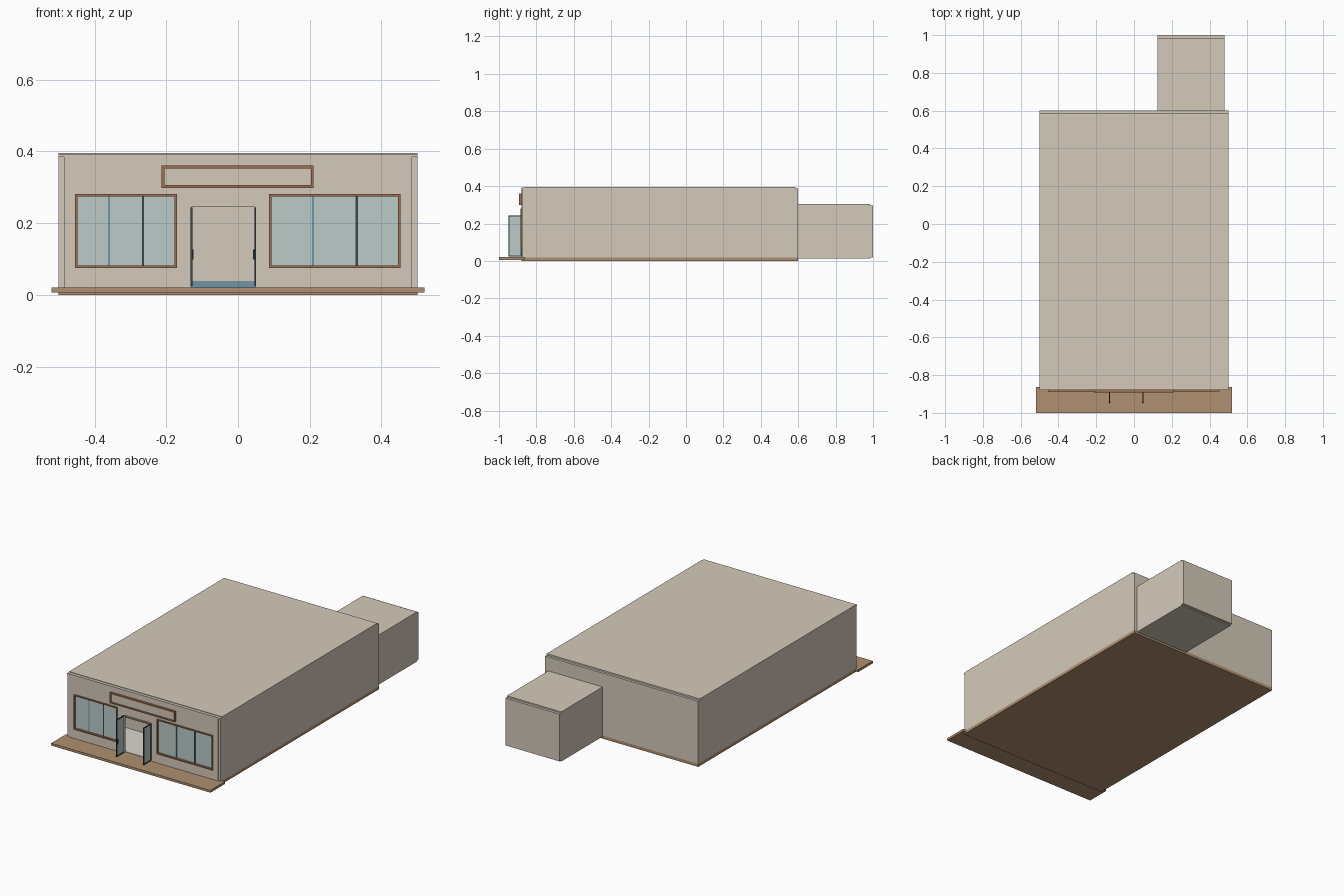
import bpy

if "Cube" in bpy.data.objects:
    bpy.data.objects.remove(bpy.data.objects["Cube"])

def mat(name, r, g, b):
    m = bpy.data.materials.new(name)
    m.diffuse_color = (r, g, b, 1)
    m.use_nodes = True
    m.node_tree.nodes["Principled BSDF"].inputs["Base Color"].default_value = m.diffuse_color
    return m

PLASTER = mat("plaster", 0.65, 0.59, 0.49)
WOOD = mat("wood", 0.43, 0.28, 0.16)
TRIM = mat("copper_trim", 0.36, 0.16, 0.08)
GLASS = mat("glass", 0.50, 0.60, 0.58)
DARK = mat("dark_metal", 0.04, 0.06, 0.07)
BLUE = mat("blue_paint", 0.17, 0.30, 0.38)
PALE = mat("pale_floor", 0.70, 0.68, 0.62)

def box(name, x, y, z, m):
    """Box from (min, max) ranges on each axis."""
    v = [(a, b, c) for a in x for b in y for c in z]
    f = [(0, 1, 3, 2), (4, 6, 7, 5), (0, 4, 5, 1), (2, 3, 7, 6), (0, 2, 6, 4), (1, 5, 7, 3)]
    me = bpy.data.meshes.new(name)
    me.from_pydata(v, [], f)
    me.materials.append(m)
    ob = bpy.data.objects.new(name, me)
    bpy.context.collection.objects.link(ob)
    return ob

def frame(name, x, z, y, w, m):
    """Four bars around a rectangle in the xz plane."""
    box(name + "_bottom", x, y, (z[0], z[0] + w), m)
    box(name + "_top", x, y, (z[1] - w, z[1]), m)
    zi = (z[0] + w, z[1] - w)
    box(name + "_left", (x[0], x[0] + w), y, zi, m)
    box(name + "_right", (x[1] - w, x[1]), y, zi, m)

# Floor slab and front deck
box("floor_slab", (-0.5, 0.5), (-0.88, 0.6), (0, 0.018), WOOD)
box("front_deck", (-0.52, 0.52), (-1.0, -0.862), (0.006, 0.02), WOOD)
box("shop_floor", (-0.485, 0.485), (-0.86, 0.585), (0.018, 0.021), PALE)

# Side walls, back wall and roof
for s, side in ((-1, "left"), (1, "right")):
    x = sorted((s * 0.485, s * 0.5))
    box(side + "_wall", x, (-0.875, 0.585), (0.018, 0.385), PLASTER)
box("back_wall", (-0.5, 0.5), (0.585, 0.6), (0.018, 0.387), PLASTER)
box("roof", (-0.5, 0.5), (-0.862, 0.585), (0.385, 0.396), PLASTER)
box("front_roof_edge", (-0.5, 0.5), (-0.88, -0.862), (0.385, 0.393), PLASTER)

# Front wall built around the window and door openings
FY = (-0.88, -0.862)
WZ = (0.075, 0.281)
windows = {"left_window": (-0.455, -0.17), "right_window": (0.087, 0.453)}
DX = (-0.13, 0.048)
for i, x in enumerate(((-0.485, -0.455), (-0.17, -0.13), (0.048, 0.087), (0.453, 0.485))):
    box(f"front_pier_{i}", x, FY, (0.02, 0.385), PLASTER)
box("door_header", DX, FY, (0.245, 0.385), PLASTER)

# Windows: wall above and below, frame, glass and mullions
for name, x in windows.items():
    box(name + "_wall_below", x, FY, (0.02, WZ[0]), PLASTER)
    box(name + "_wall_above", x, FY, (WZ[1], 0.385), PLASTER)
    frame(name + "_frame", x, WZ, (-0.886, -0.862), 0.007, TRIM)
    box(name + "_glass", (x[0] + 0.007, x[1] - 0.007), (-0.874, -0.870),
        (WZ[0] + 0.007, WZ[1] - 0.007), GLASS)
    for k, m in ((1, BLUE), (2, DARK)):
        c = x[0] + (x[1] - x[0]) * k / 3
        box(f"{name}_mullion_{k}", (c - 0.003, c + 0.003), (-0.877, -0.867),
            (WZ[0] + 0.007, WZ[1] - 0.007), m)

# Blank sign board with frame
box("sign_panel", (-0.205, 0.205), (-0.888, -0.88), (0.305, 0.353), PLASTER)
frame("sign_frame", (-0.213, 0.211), (0.298, 0.36), (-0.893, -0.88), 0.008, TRIM)

# Double doors standing open, each with frame, glass and pull handles
for hinge, s, side in ((-0.13, 1, "left"), (0.048, -1, "right")):
    x = (hinge - 0.0025, hinge + 0.0025)
    yd, zd, w = (-0.95, -0.88), (0.024, 0.243), 0.006
    n = side + "_door"
    box(n + "_glass", (hinge - 0.001, hinge + 0.001), (yd[0] + w, yd[1] - w),
        (zd[0] + w, zd[1] - w), GLASS)
    box(n + "_bottom_rail", x, yd, (zd[0], zd[0] + w), DARK)
    box(n + "_top_rail", x, yd, (zd[1] - w, zd[1]), DARK)
    box(n + "_outer_stile", x, (yd[0], yd[0] + w), (zd[0] + w, zd[1] - w), DARK)
    box(n + "_hinge_stile", x, (yd[1] - w, yd[1]), (zd[0] + w, zd[1] - w), DARK)
    hx = sorted((hinge + s * 0.002, hinge + s * 0.006))
    box(n + "_handle", hx, (-0.944, -0.940), (0.098, 0.126), DARK)

# Interior: partition with blue skirting, and a service counter
box("partition_wall", (-0.485, 0.485), (-0.137, -0.125), (0.021, 0.385), PLASTER)
box("partition_skirting", (-0.485, 0.485), (-0.141, -0.137), (0.021, 0.038), BLUE)
box("counter_body", (-0.36, -0.145), (-0.61, -0.54), (0.021, 0.085), PLASTER)
box("counter_top", (-0.37, -0.137), (-0.62, -0.53), (0.085, 0.092), WOOD)
box("till_base", (-0.20, -0.16), (-0.59, -0.56), (0.092, 0.100), DARK)
box("till_screen", (-0.20, -0.16), (-0.577, -0.572), (0.100, 0.122), DARK)

# Rear store room
box("store_floor", (0.125, 0.48), (0.6, 0.985), (0.012, 0.022), PLASTER)
box("store_left_wall", (0.125, 0.14), (0.6, 0.985), (0.022, 0.295), PLASTER)
box("store_right_wall", (0.465, 0.48), (0.6, 0.985), (0.022, 0.295), PLASTER)
box("store_back_wall", (0.125, 0.48), (0.985, 1.0), (0.018, 0.297), PLASTER)
box("store_roof", (0.125, 0.48), (0.6, 0.985), (0.295, 0.305), PLASTER)
